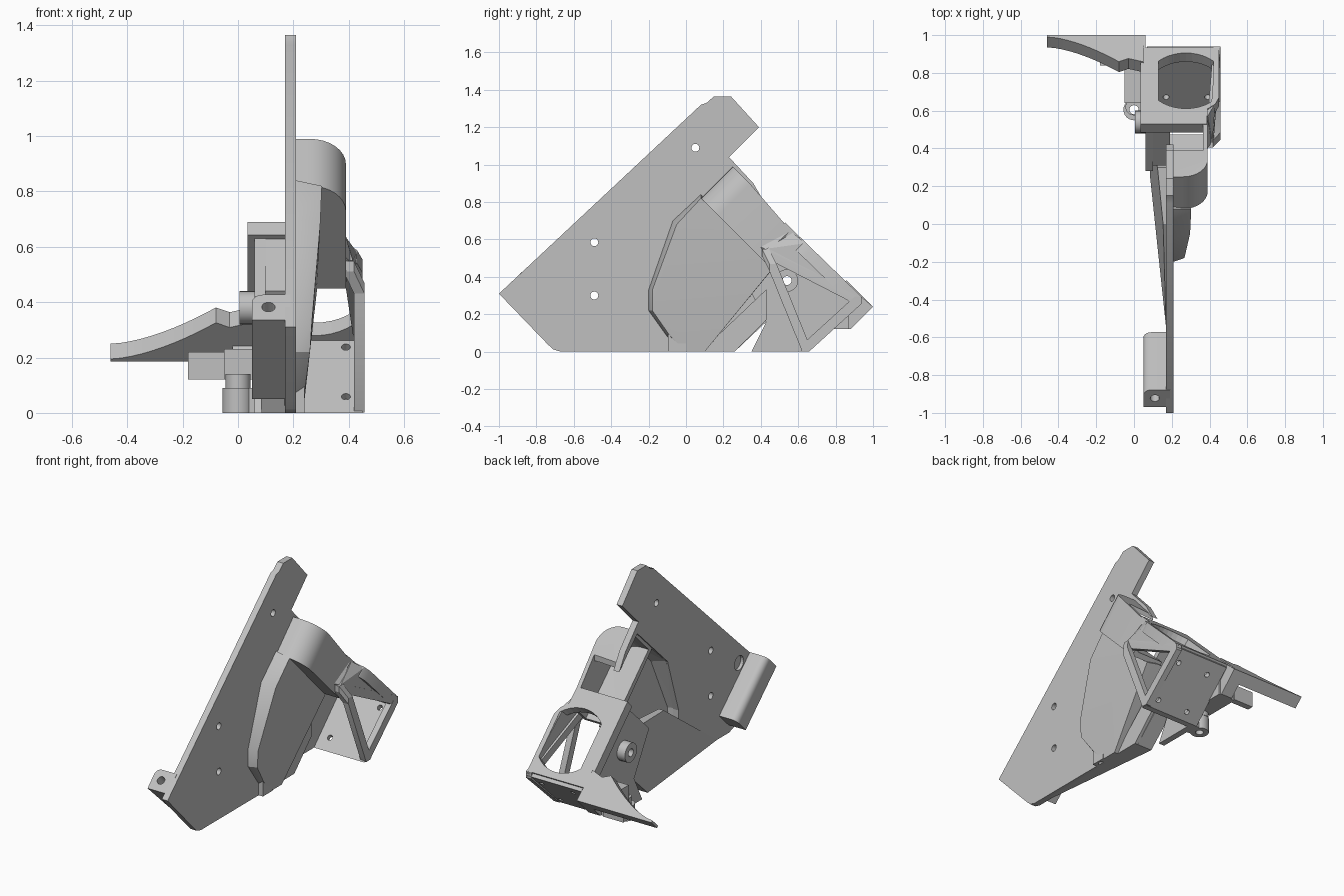
import bpy, bmesh, math
from mathutils import Vector

if "Cube" in bpy.data.objects:
    bpy.data.objects.remove(bpy.data.objects["Cube"])

grey = bpy.data.materials.new("light_grey")
grey.diffuse_color = (0.53, 0.53, 0.53, 1)
grey.use_nodes = True
grey.node_tree.nodes["Principled BSDF"].inputs["Base Color"].default_value = grey.diffuse_color
R = math.sqrt(0.5)


def finish(name, bm, cutter=False):
    bmesh.ops.recalc_face_normals(bm, faces=bm.faces)
    me = bpy.data.meshes.new(name)
    bm.to_mesh(me)
    bm.free()
    ob = bpy.data.objects.new(name, me)
    bpy.context.collection.objects.link(ob)
    me.materials.append(grey)
    if cutter:
        ob.hide_render = True
        ob.display_type = 'WIRE'
    return ob


def prism(name, ring, shift, cutter=False):
    """Extrude a 3D ring of points along a vector."""
    bm = bmesh.new()
    f = bm.faces.new([bm.verts.new(p) for p in ring])
    ext = bmesh.ops.extrude_face_region(bm, geom=[f])
    vs = [g for g in ext['geom'] if isinstance(g, bmesh.types.BMVert)]
    bmesh.ops.translate(bm, verts=vs, vec=shift)
    return finish(name, bm, cutter)


def side(name, pts, x0, x1, cutter=False):
    """Extrude a y,z outline across x."""
    return prism(name, [(x0, y, z) for y, z in pts], (x1 - x0, 0, 0), cutter)


def hull(name, pts, cutter=False):
    bm = bmesh.new()
    for p in pts:
        bm.verts.new(p)
    r = bmesh.ops.convex_hull(bm, input=bm.verts)
    junk = {g for g in r['geom_interior'] + r['geom_unused'] if isinstance(g, bmesh.types.BMVert)}
    bmesh.ops.delete(bm, geom=list(junk), context='VERTS')
    bmesh.ops.dissolve_limit(bm, angle_limit=0.01, verts=bm.verts, edges=bm.edges)
    return finish(name, bm, cutter)


def box(name, x, y, z, cutter=False):
    return side(name, [(y[0], z[0]), (y[1], z[0]), (y[1], z[1]), (y[0], z[1])], *x, cutter)


def rod(name, a, b, r, cutter=False, n=24):
    """Cylinder between two points."""
    a, b = Vector(a), Vector(b)
    q = (b - a).to_track_quat('Z', 'Y')
    ring = [a + q @ Vector((r * math.cos(t), r * math.sin(t), 0))
            for t in (2 * math.pi * i / n for i in range(n))]
    return prism(name, ring, b - a, cutter)


def cut(ob, *tools):
    for t in tools:
        m = ob.modifiers.new("cut", 'BOOLEAN')
        m.operation, m.object, m.solver = 'DIFFERENCE', t, 'EXACT'


def bar(name, a, b, w):
    """Straight strut with square ends."""
    hull(name, [Vector(p) + Vector((i, j, k)) * w for p in (a, b)
                for i in (-1, 1) for j in (-1, 1) for k in (-1, 1)])


# Main plate with screw holes, a shallow round pocket and the duct opening
plate = side("main_plate", [(-1, .31), (-.74, .04), (-.71, .012), (-.67, 0), (.26, 0), (.43, .17),
                            (.43, .78), (.36, .9), (.23, 1.04), (.39, 1.2), (.24, 1.365),
                            (.15, 1.365), (.11, 1.33), (.08, 1.32)], .17, .21)
holes = [rod("screw_cutter", (.1, y, z), (.3, y, z), .021, True)
         for y, z in ((.05, 1.09), (-.49, .585), (-.49, .3))]
pocket = rod("pocket_cutter", (.1, -.77, .4), (.19, -.77, .4), .045, True)
opening = side("opening_cutter", [(-.06, .68), (.24, .97), (.5, .72), (.5, .4), (.1, .02), (0, .02),
                                  (-.09, .1), (-.17, .23), (-.17, .33)], .1, .3, True)
cut(plate, opening, pocket, *holes)

# Tapered filler behind the lower plate
lower = [(-.55, 0), (.26, 0), (.43, .16), (.3, .42), (0, .4)]
hull("lower_wedge", [(.19, y, z) for y, z in lower] +
     [(.17 - .15 * max(0, (y + .55 - z) * R), y, z) for y, z in lower])


# Scoop: hollow tapered cover in front of the duct
def scoop_points(g):
    base = [(-.2, .22), (-.2, .33), (-.07, .7), (.08, .84), (.47, .45), (.1, 0), (-.01, 0), (-.1, .08)]
    top = [(.26, -.18, .22), (.267, -.18, .33), (.297, -.05, .68), (.303, .08, .82),
           (.285, .46, .44), (.235, .1, 0), (.235, -.01, 0), (.242, -.09, .09)]
    c = Vector((0, .1, .4))
    pts = [Vector((.18 if not g else .1, y, z)) for y, z in base]
    pts += [Vector((.21 if not g else .18, y, z)) for y, z in base]
    pts += [Vector(p) - Vector((g, 0, 0)) for p in top]
    s = 1 - 2.6 * g
    return [Vector((p.x, c.y + (p.y - c.y) * s, c.z + (p.z - c.z) * s)) for p in pts]


scoop = hull("scoop", scoop_points(0))
cut(scoop, hull("scoop_cutter", scoop_points(.025), True))
spout = box("scoop_spout", (.18, .24), (-.095, 0), (0, .1))
cut(spout, rod("spout_cutter", (.205, -.05, -.1), (.205, -.05, .06), .022, True))


# Upper duct with a rounded shoulder, hollow towards the plate and the fan
def duct_points(g):
    k = g * R
    a, t = (.08 + k * 2, .82), (.25, .99 - k * 2)
    ends = [(.6 + g, .6 - 3 * g), (.45 + 3 * g, .45 - g)]
    pts = [(x, y, z) for x in (.1 if g else .18, .39 - g) for y, z in ends]
    pts += [(.1 if g else .18, y, z) for y, z in (a, t)]
    for i in range(9):
        f = math.radians(90 * i / 8)
        d = .13 * (1 - math.cos(f)) * R
        x = .26 - g + .13 * math.sin(f)
        pts += [(x, y + d, z - d) for y, z in (a, t)]
    return pts


duct = hull("upper_duct", duct_points(0))
cut(duct, hull("duct_cutter", duct_points(.025), True),
    box("duct_mouth_cutter", (.1, .365), (.39, .54), (.6, 1), True))

# Hinge lug along the lower front edge of the plate
lug = [(.19, 0), (.05, 0)]
lug += [(.09 - .04 * math.cos(f), .09 + .04 * math.sin(f))
        for f in (math.radians(15 * i) for i in range(7))] + [(.19, .13)]
hinge = prism("hinge_lug", [(x, -.97 + n * R, .335 + n * R) for x, n in lug], (0, .305, -.285))
cut(hinge, rod("pin_cutter", (.11, -.97, .43), (.11, -.72, .18), .024, True))

# Fan frame: sloping slab with a flat-sided round opening
frame = [(.035, .53), (.385, .53), (.39, .61), (.43, .635), (.45, .67), (.45, .935), (.035, .935)]
slab = prism("fan_frame", [(x, y, .69 - (y - .53) * .97) for x, y in frame], (0, -.045, -.048))
ring = []
for i in range(40):
    f = 2 * math.pi * i / 40
    u = .205 * math.sin(f)
    ring.append((max(.13, min(.42, .275 + .205 * math.cos(f))), .65 - u * R, .36 + u * R))
cut(slab, prism("fan_cutter", ring, (0, .25, .25), True))

# Side wall by the fan, with boss and a bridging strip to the plate
wall = side("fan_side_wall", [(.35, 0), (.65, 0), (.93, .28), (.53, .66), (.28, .42), (.43, .16)], .06, .1)
boss = rod("side_boss", (.005, .54, .38), (.12, .54, .38), .06)
pin = rod("boss_cutter", (-.1, .54, .38), (.2, .54, .38), .024, True)
cut(wall, pin)
cut(boss, pin)
side("bridge_strip", [(.31, .44), (.53, .66), (.55, .63), (.33, .41)], .06, .19)

# Rear panel closing the fan space
panel = side("rear_panel", [(.612, 0), (.65, 0), (.94, .27), (.915, .3)], .07, .45)
cut(panel, *[rod("panel_cutter", (x, y - .1, y - .55), (x, y + .1, y - .75), .016, True)
             for x in (.17, .39) for y in (.69, .87)])

# Triangular outer frame, bent inwards at the top, with its skirt
A, K, B, C = (.4, .425, .53), (.438, .465, .45), (.438, .64, .02), (.438, .92, .275)
for name, p, q in (("front_strut", K, B), ("bent_strut", A, K), ("lower_strut", B, C), ("upper_strut", C, A)):
    bar(name, p, q, .019)
for name, tri in (("skirt_front", ((.415, .43, .55), (.39, .57, .635), (.43, .64, .58))),
                  ("skirt_rear", ((.415, .43, .55), (.43, .64, .58), (.452, .94, .285)))):
    hull(name, [(x + d, y, z) for d in (-.02, 0) for x, y, z in tri])
hull("duct_web", [(x + d, y, z) for d in (-.02, 0) for x, y, z in
                  ((.39, .44, .47), (.39, .4, .56), (.39, .55, .64), (.415, .44, .54))])

# Curved rear wing, sweeping out sideways
edge = [(.05, 0), (-.46, 0), (-.46, .014)]
for i in range(1, 11):
    t = i / 10
    edge.append((-.46 + .38 * t, .014 + .185 * t ** 1.6))
edge += [(-.03, .175), (.05, .2)]
prism("rear_wing", [(x, 1 - u * R, .24 + u * R) for x, u in edge], (0, -.055, -.055))
side("wing_root", [(.8, .12), (.88, .12), (1, .24), (.93, .3)], -.02, .06)

# Small left-hand mounts
box("side_arm", (-.18, -.04), (.84, .88), (.12, .22))
box("arm_block", (-.05, .07), (.64, .87), (.12, .23))
foot = rod("round_foot", (0, .605, 0), (0, .605, .09), .056)
post = rod("foot_post", (0, .62, .09), (0, .62, .14), .045)
drill = rod("foot_cutter", (0, .605, -.1), (0, .605, .3), .024, True)
cut(foot, drill)
cut(post, drill)
box("foot_tie", (.04, .08), (.56, .65), (0, .09))

# Smooth the round parts
bpy.ops.object.select_all(action='DESELECT')
for ob in bpy.data.objects:
    if not ob.hide_render:
        ob.select_set(True)
        bpy.context.view_layer.objects.active = ob
bpy.ops.object.shade_smooth_by_angle(angle=math.radians(25))
